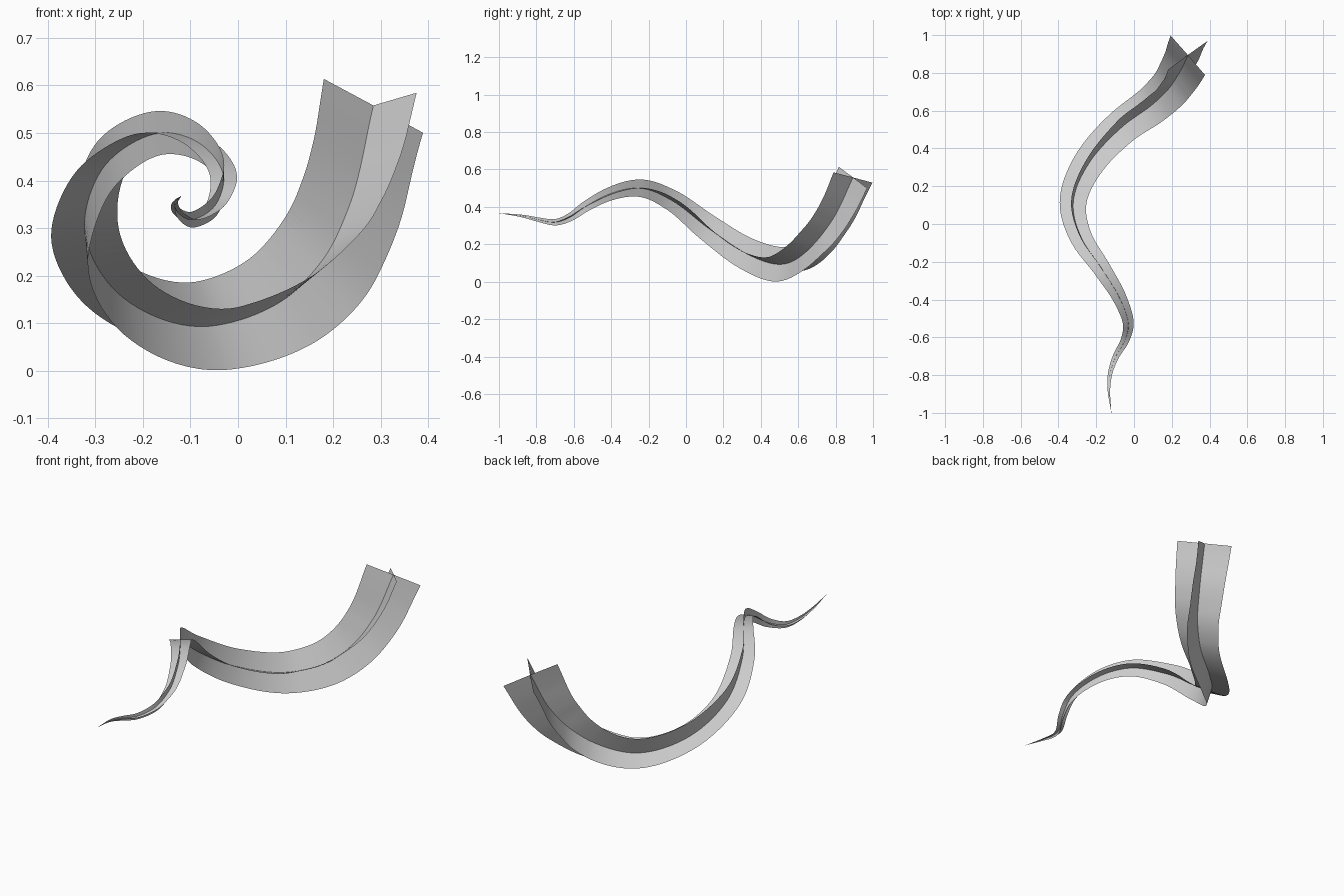
import bpy, bmesh, math
from mathutils import Vector

if "Cube" in bpy.data.objects:
    bpy.data.objects.remove(bpy.data.objects["Cube"])

# Centreline of the curl, from wide end to tip
PATH = [Vector(p) for p in [
    (0.285, 0.893, 0.557), (0.233, 0.79, 0.342), (0.182, 0.715, 0.237),
    (0.10, 0.635, 0.153), (-0.06, 0.517, 0.094), (-0.24, 0.32, 0.152),
    (-0.322, 0.115, 0.29), (-0.278, -0.075, 0.434), (-0.165, -0.245, 0.50),
    (-0.07, -0.405, 0.47), (-0.03, -0.54, 0.40), (-0.05, -0.62, 0.345),
    (-0.095, -0.70, 0.318), (-0.126, -0.79, 0.332), (-0.133, -0.86, 0.348),
    (-0.12, -1.0, 0.367)]]
RADIUS, STEPS = 0.141, 10
# Roll of the cross in degrees against fraction of the length
ROLLS = [(0.0, 26), (0.27, 24), (0.47, 9), (0.65, 0), (1.01, 0)]


def smooth_path(pts, steps):
    """Cubic Hermite through the points; returns positions and tangents."""
    n = len(pts)
    d = [(pts[i + 1] - pts[i]).length for i in range(n - 1)]
    s = [(pts[i + 1] - pts[i]) / d[i] for i in range(n - 1)]
    m = [s[0]] + [(s[i - 1] * d[i] + s[i] * d[i - 1]) / (d[i - 1] + d[i])
                  for i in range(1, n - 1)] + [s[-1]]
    out = []
    for i in range(n - 1):
        for k in range(steps + (i == n - 2)):
            t = k / steps
            out.append(pts[i] * (2*t**3 - 3*t**2 + 1) + m[i] * d[i] * (t**3 - 2*t**2 + t)
                       + pts[i + 1] * (3*t**2 - 2*t**3) + m[i + 1] * d[i] * (t**3 - t**2))
    tan = [(out[min(i + 3, len(out) - 1)] - out[max(i - 3, 0)]).normalized()
           for i in range(len(out))]
    return out, tan


def roll_at(f):
    for (f0, r0), (f1, r1) in zip(ROLLS, ROLLS[1:]):
        if f <= f1:
            return math.radians(r0 + (r1 - r0) * (f - f0) / (f1 - f0))
    return 0.0


pos, tan = smooth_path(PATH, STEPS)
dist = [0.0]
for a, b in zip(pos, pos[1:]):
    dist.append(dist[-1] + (b - a).length)

# Thin four-armed cross swept with z-up orientation, tapering to a point
bm = bmesh.new()
rings = []
for p, t, s in zip(pos, tan, dist):
    f = s / dist[-1]
    side = (-t).cross(Vector((0, 0, 1))).normalized()
    up = side.cross(-t).normalized()
    r = RADIUS * max(1 - f, 0.004)
    ring = []
    for k in range(8):
        a = roll_at(f) + k * math.pi / 4
        q = r * (1.0 if k % 2 == 0 else 0.015)
        ring.append(bm.verts.new(p + (side * math.cos(a) + up * math.sin(a)) * q))
    rings.append(ring)
for r0, r1 in zip(rings, rings[1:]):
    for k in range(8):
        j = (k + 1) % 8
        bm.faces.new((r0[k], r0[j], r1[j], r1[k]))
bm.faces.new(rings[-1])
bmesh.ops.recalc_face_normals(bm, faces=bm.faces)
mesh = bpy.data.meshes.new("curled_cross_horn")
bm.to_mesh(mesh)
bm.free()
obj = bpy.data.objects.new("curled_cross_horn", mesh)
bpy.context.collection.objects.link(obj)
bpy.context.view_layer.objects.active = obj
obj.select_set(True)
bpy.ops.object.shade_smooth_by_angle(angle=math.radians(35))
